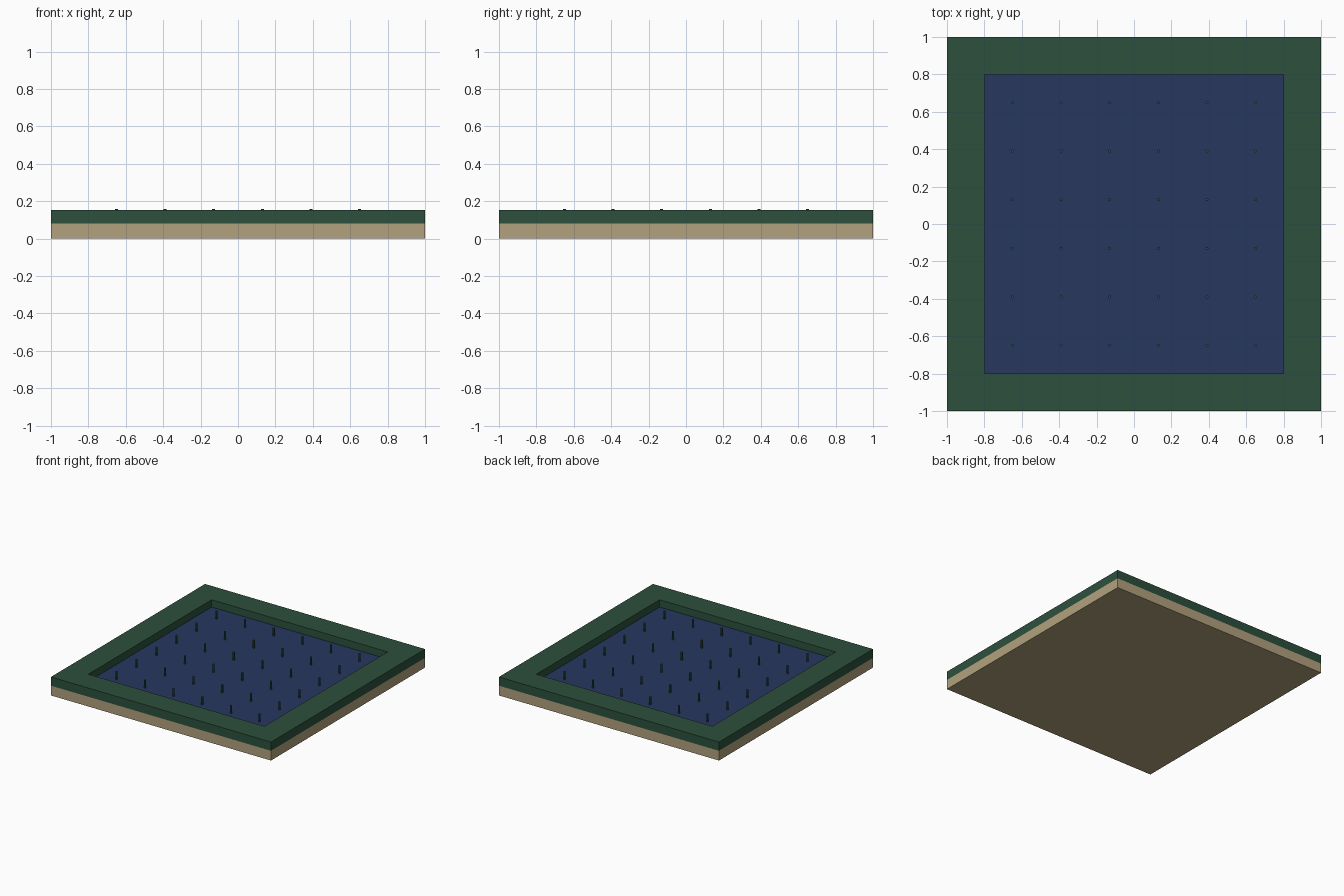
import bpy
import bmesh

if "Cube" in bpy.data.objects:
    bpy.data.objects.remove(bpy.data.objects["Cube"])


def material(name, rgb):
    m = bpy.data.materials.new(name)
    m.diffuse_color = (*[(c / 255) ** 2.2 for c in rgb], 1)
    m.use_nodes = True
    m.node_tree.nodes["Principled BSDF"].inputs["Base Color"].default_value = m.diffuse_color
    return m


def finish(bm, name, mat):
    bmesh.ops.recalc_face_normals(bm, faces=bm.faces)
    mesh = bpy.data.meshes.new(name)
    bm.to_mesh(mesh)
    bm.free()
    mesh.materials.append(mat)
    obj = bpy.data.objects.new(name, mesh)
    bpy.context.collection.objects.link(obj)
    return obj


def slab(name, half, z0, z1, mat):
    bm = bmesh.new()
    bmesh.ops.create_cube(bm, size=1)
    bmesh.ops.scale(bm, vec=(2 * half, 2 * half, z1 - z0), verts=bm.verts)
    bmesh.ops.translate(bm, vec=(0, 0, (z0 + z1) / 2), verts=bm.verts)
    return finish(bm, name, mat)


def square_frame(name, outer, inner, z0, z1, mat):
    bm = bmesh.new()
    corners = [(-1, -1), (1, -1), (1, 1), (-1, 1)]
    section = [(outer, z0), (outer, z1), (inner, z1), (inner, z0)]
    rings = [[bm.verts.new((x * r, y * r, z)) for r, z in section] for x, y in corners]
    for i in range(4):
        a, b = rings[i], rings[(i + 1) % 4]
        for j in range(4):
            k = (j + 1) % 4
            bm.faces.new((a[j], b[j], b[k], a[k]))
    return finish(bm, name, mat)


tan = material("tan", (176, 160, 124))
green = material("green", (48, 81, 63))
blue = material("blue", (44, 58, 95))

# Base board, raised border and recessed panel
slab("base_board", 1.0, 0.0, 0.08, tan)
square_frame("border_frame", 1.0, 0.8, 0.08, 0.152, green)
slab("recessed_panel", 0.8, 0.08, 0.092, blue)

# Six by six grid of thin pins
z0, z1 = 0.085, 0.158
pin_mesh = None
for row in range(6):
    for col in range(6):
        if pin_mesh is None:
            bm = bmesh.new()
            bmesh.ops.create_cone(bm, cap_ends=True, segments=8, radius1=0.008,
                                  radius2=0.008, depth=z1 - z0)
            pin = finish(bm, "pin", green)
            pin_mesh = pin.data
        else:
            pin = bpy.data.objects.new("pin", pin_mesh)
            bpy.context.collection.objects.link(pin)
        pin.location = (-0.65 + 0.26 * col, -0.65 + 0.26 * row, (z0 + z1) / 2)
